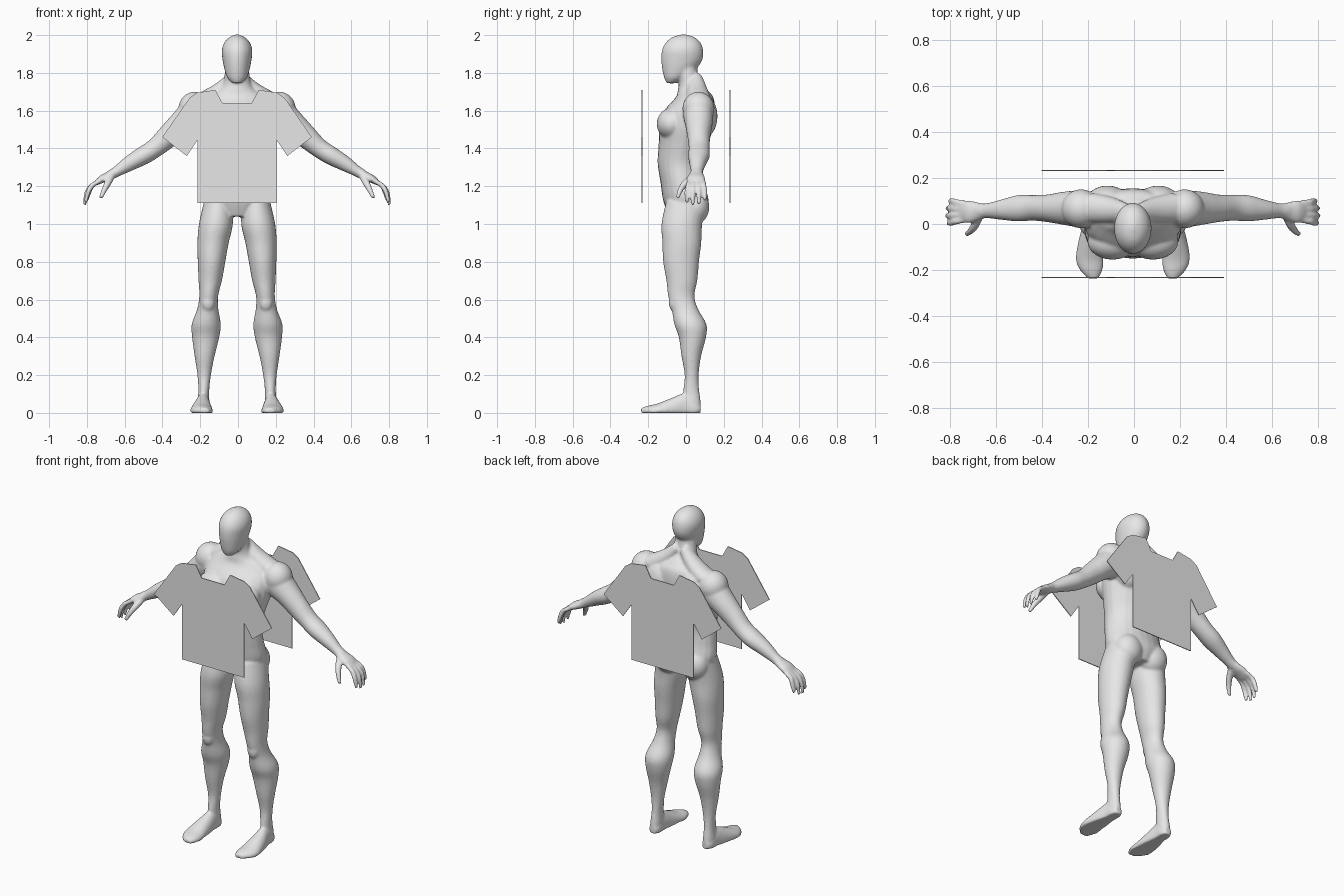
import bpy
import bmesh
import math
from mathutils import Matrix, Vector

default_cube = bpy.data.objects.get("Cube")
if default_cube:
    bpy.data.objects.remove(default_cube)

CENTRE_X = -0.005
RING_SIDES = 24
STEPS = 5


def make_material(name, colour):
    material = bpy.data.materials.new(name)
    material.use_nodes = True
    material.diffuse_color = colour
    material.node_tree.nodes["Principled BSDF"].inputs["Base Color"].default_value = colour
    return material


light_grey = make_material("light grey", (0.8, 0.8, 0.8, 1))


def make_object(name, bm, material):
    mesh = bpy.data.meshes.new(name)
    bm.to_mesh(mesh)
    bm.free()
    mesh.materials.append(material)
    obj = bpy.data.objects.new(name, mesh)
    bpy.context.collection.objects.link(obj)
    return obj


def spline(rows):
    """Smoothly interpolate rows of numbers (Catmull-Rom)."""
    padded = [rows[0]] + list(rows) + [rows[-1]]
    result = []
    for p, q, r, s in zip(padded, padded[1:], padded[2:], padded[3:]):
        for step in range(STEPS):
            t = step / STEPS
            result.append([
                b + t * ((c - a) + t * ((2 * a - 5 * b + 4 * c - d) + t * (3 * (b - c) + d - a))) / 2
                for a, b, c, d in zip(p, q, r, s)])
    result.append(list(rows[-1]))
    return result


def loft(bm, rows, side=1, axis=None, across=(0, 1, 0)):
    """Closed tube through rows of x, y, z and two radii; the second lies along 'across'."""
    if axis is None:
        axis = Vector(rows[-1][:3]) - Vector(rows[0][:3])
    axis = Vector(axis).normalized()
    across = Vector(across)
    across = (across - axis * across.dot(axis)).normalized()
    other = axis.cross(across)
    rings = []
    for x, y, z, a, b in spline(rows):
        ring = []
        for i in range(RING_SIDES):
            angle = math.tau * i / RING_SIDES
            p = Vector((x, y, z)) + other * a * math.cos(angle) + across * b * math.sin(angle)
            ring.append(bm.verts.new((p.x * side, p.y, max(p.z, 0))))
        rings.append(ring)
    for low, high in zip(rings, rings[1:]):
        for i in range(RING_SIDES):
            j = (i + 1) % RING_SIDES
            bm.faces.new((low[i], low[j], high[j], high[i]))
    bm.faces.new(rings[0])
    bm.faces.new(rings[-1])


def muscle(bm, centre, radii, side):
    """Ellipsoid that swells the surface."""
    x, y, z = centre
    matrix = Matrix.Translation((x * side, y, z)) @ Matrix.Diagonal((*radii, 1))
    bmesh.ops.create_uvsphere(bm, u_segments=24, v_segments=16, radius=1, matrix=matrix)


UP = (0, 0, 1)
body = bmesh.new()

# Torso and neck
loft(body, [
    (0, 0, 1.04, .12, .09), (0, 0, 1.12, .18, .12),
    (0, -.02, 1.22, .175, .115), (0, -.03, 1.32, .165, .12),
    (0, -.015, 1.42, .185, .13), (0, .005, 1.52, .21, .145),
    (0, .02, 1.6, .21, .135), (0, .045, 1.67, .17, .1),
    (0, .035, 1.71, .1, .078), (0, .018, 1.75, .073, .056),
    (0, .008, 1.8, .065, .055), (0, 0, 1.85, .06, .055)], axis=UP)

# Head
loft(body, [
    (0, -.078, 1.745, .025, .025), (0, -.058, 1.775, .052, .058),
    (0, -.036, 1.82, .067, .09), (0, -.022, 1.87, .077, .109),
    (0, -.018, 1.92, .081, .109), (0, -.015, 1.96, .068, .092),
    (0, -.014, 1.988, .042, .06), (0, -.013, 2.003, .01, .015)], axis=UP)

for side in (1, -1):
    # Leg
    loft(body, [
        (.1, 0, 1.12, .075, .105), (.112, -.022, 1, .09, .108),
        (.127, -.022, .9, .083, .103), (.135, -.026, .8, .073, .095),
        (.142, -.022, .7, .062, .082), (.15, -.025, .62, .05, .07),
        (.155, -.006, .55, .056, .07), (.163, .023, .47, .077, .085),
        (.166, .034, .4, .072, .072), (.172, .028, .3, .053, .052),
        (.174, .03, .2, .036, .037), (.176, .028, .12, .029, .042),
        (.178, .033, .05, .032, .046), (.178, .033, 0, .03, .04)], side, axis=UP)

    # Foot
    loft(body, [
        (.178, .078, .02, .025, .02), (.178, .05, .02, .05, .034),
        (.18, 0, .03, .075, .037), (.185, -.07, .02, .062, .05),
        (.188, -.15, .01, .04, .06), (.181, -.2, .008, .03, .05),
        (.172, -.238, .006, .02, .022)], side, axis=(0, -1, 0), across=(1, 0, 0))

    # Arm
    loft(body, [
        (.17, .06, 1.62, .07, .075), (.23, .065, 1.58, .085, .08),
        (.3, .068, 1.525, .07, .072), (.37, .068, 1.46, .061, .06),
        (.435, .07, 1.402, .051, .056), (.5, .068, 1.36, .049, .057),
        (.57, .062, 1.32, .041, .044), (.63, .058, 1.282, .03, .033),
        (.665, .056, 1.262, .027, .033)], side)

    # Palm
    loft(body, [
        (.64, .057, 1.277, .026, .03), (.68, .054, 1.254, .024, .042),
        (.715, .053, 1.238, .021, .05), (.745, .053, 1.218, .014, .044)], side)

    # Fingers, from index to little
    for i, reach in enumerate((0, .012, .008, -.012)):
        y = .018 + .024 * i
        tip = .004 + .032 * i
        middle = (y + tip) / 2
        loft(body, [
            (.73, y, 1.227, .014, .014), (.768, middle, 1.203, .014, .014),
            (.79 + reach / 2, tip, 1.165, .013, .013),
            (.802 + reach / 2, tip, 1.113 - reach, .01, .01)], side)

    # Thumb
    loft(body, [
        (.665, .035, 1.25, .018, .018), (.685, -.005, 1.215, .019, .018),
        (.703, -.03, 1.18, .015, .015), (.722, -.045, 1.138, .011, .011)], side)

    # Slope from neck to shoulder
    loft(body, [
        (.02, .05, 1.78, .03, .035), (.09, .06, 1.705, .045, .055),
        (.18, .07, 1.65, .05, .065)], side)

    # Muscles: chest, shoulder, upper back, buttock, kneecap
    muscle(body, (.088, -.075, 1.53), (.11, .08, .085), side)
    muscle(body, (.225, .066, 1.612), (.085, .085, .088), side)
    muscle(body, (.11, .085, 1.57), (.1, .082, .12), side)
    muscle(body, (.088, .05, 1.09), (.085, .074, .09), side)
    muscle(body, (.153, -.06, .585), (.036, .032, .05), side)

# Fuse all body volumes into one smooth skin
body_obj = make_object("body", body, light_grey)
body_obj.location.x = CENTRE_X
remesh = body_obj.modifiers.new("fuse", "REMESH")
remesh.mode = "VOXEL"
remesh.voxel_size = 0.0065
remesh.use_smooth_shade = True
soften = body_obj.modifiers.new("soften", "SMOOTH")
soften.factor = 0.5
soften.iterations = 9

# Flat shirt panels, mirrored from a half outline
HALF_SHIRT = [
    (.209, 1.11), (.209, 1.445), (.266, 1.36), (.396, 1.46), (.25, 1.67),
    (.212, 1.695), (.115, 1.71), (.077, 1.64)]
outline = HALF_SHIRT + [(-x, z) for x, z in reversed(HALF_SHIRT)]
for name, y in (("shirt_front", -.232), ("shirt_back", .232)):
    panel = bmesh.new()
    panel.faces.new([panel.verts.new((x, 0, z)) for x, z in outline])
    shirt = make_object(name, panel, light_grey)
    shirt.location = (CENTRE_X, y, 0)
    thickness = shirt.modifiers.new("thickness", "SOLIDIFY")
    thickness.thickness = 0.005
    thickness.offset = 0
